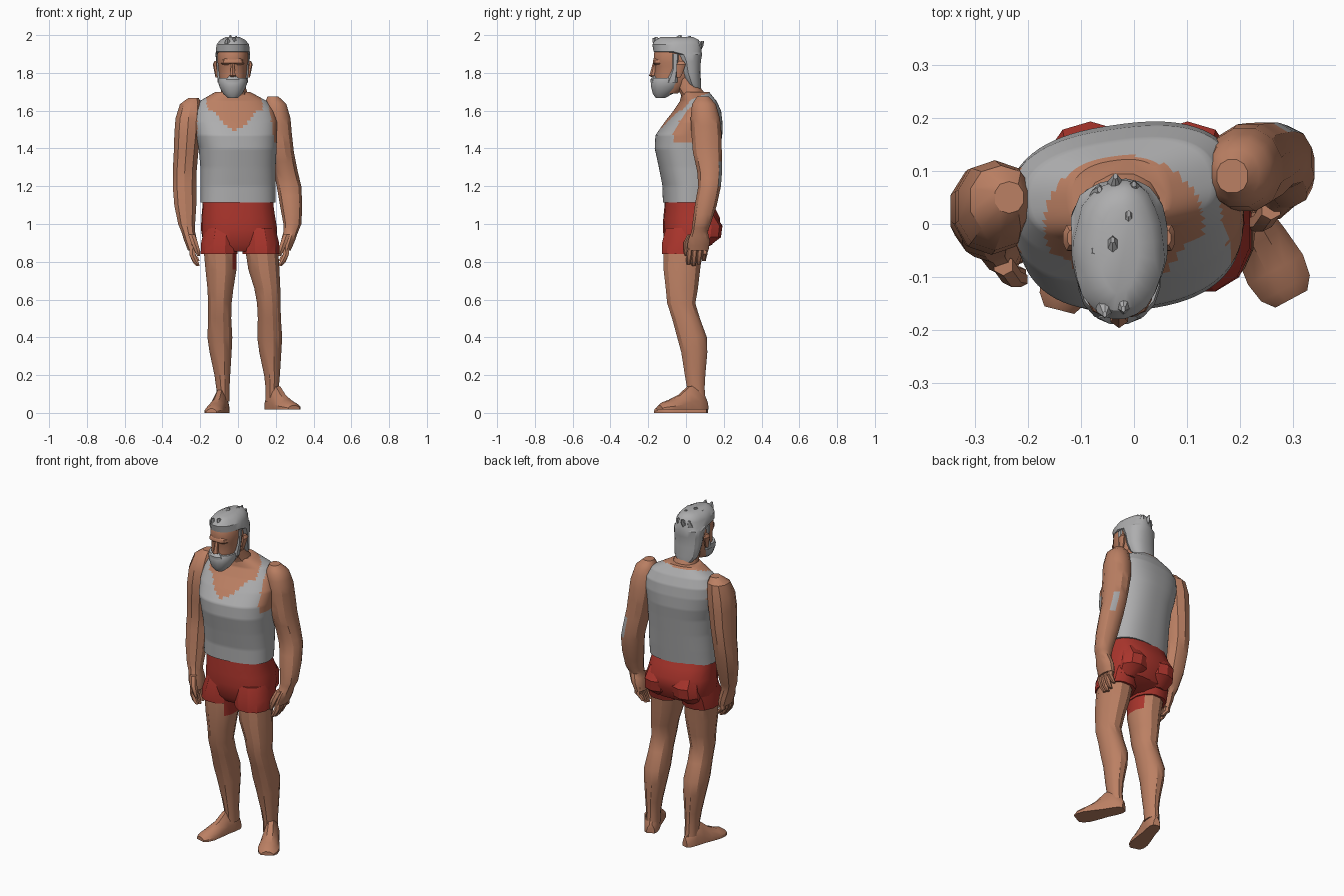
import bpy, bmesh, math, random
from mathutils import Vector

random.seed(4)


def material(name, rgb):
    m = bpy.data.materials.new(name)
    m.diffuse_color = (*rgb, 1)
    return m


SKIN = material("tan skin", (0.50, 0.215, 0.125))
GREY = material("light grey", (0.42, 0.42, 0.425))
RED = material("dark red", (0.40, 0.035, 0.025))


def skin_rings(name, rings, mats, rule=None, angle=32):
    """Join rings of points into a closed tube; rule(centre, normal) picks the material."""
    bm = bmesh.new()
    vs = [[bm.verts.new(p) for p in r] for r in rings]
    n = len(vs[0])
    for a, b in zip(vs, vs[1:]):
        for i in range(n):
            bm.faces.new((a[i], a[(i + 1) % n], b[(i + 1) % n], b[i]))
    bm.faces.new(vs[0])
    bm.faces.new(vs[-1])
    bmesh.ops.recalc_face_normals(bm, faces=bm.faces)
    bm.normal_update()
    for f in bm.faces:
        f.smooth = True
        if rule:
            f.material_index = rule(f.calc_center_median(), f.normal)
    me = bpy.data.meshes.new(name)
    bm.to_mesh(me)
    bm.free()
    for m in mats:
        me.materials.append(m)
    me.set_sharp_from_angle(angle=math.radians(angle))
    ob = bpy.data.objects.new(name, me)
    bpy.context.collection.objects.link(ob)
    return ob


def loft(name, prof, mats, n=12, e=2.2, yaw=0.0, steps=1, rule=None, rough=0.0):
    """Loft horizontal superellipses given as (z, cx, cy, rx, ry)."""
    full = []
    for a, b in zip(prof, prof[1:]):
        for s in range(steps):
            full.append([p + (q - p) * s / steps for p, q in zip(a, b)])
    full.append(prof[-1])
    bump = [1 + random.uniform(-rough, rough) for _ in range(n)]
    rings = []
    for z, cx, cy, rx, ry in full:
        ring = []
        for i in range(n):
            t = 2 * math.pi * (i + 0.5) / n
            c, s = math.cos(t), math.sin(t)
            x = math.copysign(abs(c) ** (2 / e), c) * rx * bump[i]
            y = math.copysign(abs(s) ** (2 / e), s) * ry * bump[i]
            ring.append((cx + x * math.cos(yaw) - y * math.sin(yaw),
                         cy + x * math.sin(yaw) + y * math.cos(yaw), z))
        rings.append(ring)
    return skin_rings(name, rings, mats, rule)


# Torso: tank top with scooped neck and armholes
def tank_rule(c, nrm):
    if z_over(c, 1.60) and ((c.x + 0.02) / 0.15) ** 2 + (c.y / 0.13) ** 2 < 1:
        return 1
    if c.y < 0.02 and c.z > 1.495 + 0.15 * abs((c.x + 0.015) / 0.145) ** 1.5:
        return 1 if abs(c.x + 0.02) < 0.15 else 0
    if c.z > 1.43 and (c.x < -0.215 or c.x > 0.19 - (c.z - 1.45) * 0.15):
        return 1
    return 0


def z_over(c, z):
    return c.z > z


loft("tank_top", [
    (1.115, 0, 0.01, 0.198, 0.128), (1.2, 0, 0.015, 0.198, 0.135),
    (1.3, 0, 0.012, 0.198, 0.152), (1.4, -0.002, 0.008, 0.205, 0.17),
    (1.47, -0.01, 0.015, 0.215, 0.173), (1.54, -0.015, 0.04, 0.222, 0.148),
    (1.60, -0.02, 0.06, 0.212, 0.12), (1.65, -0.025, 0.065, 0.18, 0.092),
    (1.70, -0.028, 0.05, 0.09, 0.07)],
    [GREY, SKIN], n=72, e=2.5, yaw=math.radians(8), steps=9, rule=tank_rule)

# Shorts: hips plus two short legs
loft("shorts_hips", [
    (0.855, 0.012, -0.01, 0.10, 0.08), (0.89, 0.011, 0.012, 0.195, 0.125),
    (0.97, 0.006, 0.03, 0.203, 0.152), (1.03, 0.002, 0.03, 0.197, 0.15),
    (1.09, 0, 0.018, 0.19, 0.132), (1.135, 0, 0.01, 0.187, 0.12)],
    [RED], n=16, e=2.5, yaw=math.radians(3))
for side, x in (("right", -0.1), ("left", 0.123)):
    loft(side + "_shorts_leg", [
        (0.84, x, -0.015, 0.101, 0.115), (0.9, x * 0.98, -0.006, 0.1, 0.125),
        (0.98, x * 0.9, 0.02, 0.09, 0.13)], [RED], n=12, e=2.3)
    # Buttock
    loft(side + "_buttock", [
        (0.88, x * 0.9, 0.06, 0.06, 0.06), (0.93, x * 0.85, 0.1, 0.085, 0.085),
        (0.99, x * 0.82, 0.105, 0.085, 0.088), (1.06, x * 0.8, 0.07, 0.075, 0.08)],
        [RED], n=10)

# Legs: (z, right x, left x, y, half width, half depth)
LEG = [(0.87, -0.095, 0.125, -0.015, 0.09, 0.106), (0.76, -0.09, 0.137, -0.022, 0.085, 0.10),
       (0.66, -0.093, 0.155, -0.022, 0.071, 0.088), (0.58, -0.096, 0.163, -0.025, 0.064, 0.077),
       (0.5, -0.097, 0.166, 0.0, 0.063, 0.076), (0.4, -0.096, 0.168, 0.032, 0.068, 0.081),
       (0.32, -0.092, 0.171, 0.044, 0.06, 0.071), (0.2, -0.083, 0.18, 0.048, 0.043, 0.056),
       (0.13, -0.08, 0.181, 0.052, 0.036, 0.048), (0.06, -0.08, 0.18, 0.058, 0.036, 0.048)]
loft("right_leg", [(z, a, y, w, d) for z, a, b, y, w, d in LEG], [SKIN, RED], n=12,
     rule=lambda c, m: 1 if c.z > 0.77 and m.x > 0.75 else 0)
loft("left_leg", [(z, b, y, w, d) for z, a, b, y, w, d in LEG], [SKIN], n=12)

# Feet: (distance from heel, half width, height)
FOOT = [(0, 0.022, 0.05), (0.02, 0.036, 0.085), (0.06, 0.042, 0.13), (0.11, 0.044, 0.12),
        (0.16, 0.052, 0.078), (0.22, 0.059, 0.05), (0.26, 0.052, 0.038), (0.283, 0.034, 0.022)]
SECTION = [(-1, 0), (-1, 0.35), (-0.75, 0.7), (-0.3, 1), (0.3, 1), (0.75, 0.7), (1, 0.35), (1, 0)]


def foot(name, heel, toe, base, wide):
    d = (Vector(toe) - Vector(heel)).normalized()
    rings = []
    for s, w, h in FOOT:
        rings.append([(heel[0] + d.x * s + d.y * u * w * wide,
                       heel[1] + d.y * s - d.x * u * w * wide, base + v * h)
                      for u, v in SECTION])
    skin_rings(name, rings, [SKIN])


foot("right_foot", (-0.07, 0.112), (-0.14, -0.16), 0.0, 0.85)
foot("left_foot", (0.162, 0.108), (0.29, -0.13), 0.018, 1.0)

# Arms, from the shoulder to the palm
RIGHT_ARM = [(1.668, -0.235, 0.05, 0.028, 0.03), (1.635, -0.25, 0.045, 0.06, 0.065),
             (1.56, -0.262, 0.035, 0.072, 0.085), (1.48, -0.268, 0.03, 0.072, 0.088),
             (1.38, -0.275, 0.03, 0.068, 0.084), (1.28, -0.282, 0.03, 0.066, 0.072),
             (1.2, -0.283, 0.018, 0.065, 0.068), (1.1, -0.279, 0.0, 0.061, 0.062),
             (1.0, -0.272, -0.022, 0.047, 0.048), (0.96, -0.264, -0.03, 0.038, 0.044),
             (0.91, -0.25, -0.038, 0.036, 0.058), (0.86, -0.238, -0.042, 0.028, 0.056)]
LEFT_ARM = [(1.675, 0.185, 0.09, 0.03, 0.032), (1.635, 0.198, 0.095, 0.06, 0.065),
            (1.56, 0.208, 0.102, 0.072, 0.08), (1.48, 0.215, 0.108, 0.072, 0.082),
            (1.38, 0.23, 0.113, 0.068, 0.079), (1.28, 0.252, 0.125, 0.066, 0.068),
            (1.2, 0.27, 0.125, 0.067, 0.062), (1.1, 0.281, 0.105, 0.061, 0.06),
            (1.0, 0.288, 0.082, 0.049, 0.05), (0.96, 0.28, 0.072, 0.04, 0.044),
            (0.91, 0.264, 0.068, 0.038, 0.06), (0.86, 0.25, 0.063, 0.03, 0.058)]
loft("right_arm", RIGHT_ARM, [SKIN], n=10)
loft("left_arm", LEFT_ARM, [SKIN, GREY], n=12, steps=2,
     rule=lambda c, m: 1 if 1.2 < c.z < 1.32 and m.y > 0.55 and m.x > 0 else 0)

# Hands: four curled fingers and a thumb, s is the outward side
for side, x, y, s in (("right", -0.238, -0.042, -1), ("left", 0.25, 0.063, 1)):
    for k in range(4):
        fy = y - 0.041 + 0.027 * k
        low = (0.785, 0.778, 0.785, 0.805)[k]
        loft(f"{side}_finger_{k + 1}", [
            (0.885, x, fy, 0.022, 0.015), (0.84, x + 0.004 * s, fy - 0.004, 0.018, 0.015),
            (low + 0.02, x - 0.012 * s, fy - 0.008, 0.016, 0.014),
            (low, x - 0.026 * s, fy - 0.008, 0.010, 0.010)], [SKIN], n=6)
    loft(side + "_thumb", [
        (0.945, x + 0.008 * s, y - 0.035, 0.02, 0.02), (0.9, x - 0.008 * s, y - 0.058, 0.02, 0.019),
        (0.855, x - 0.024 * s, y - 0.062, 0.016, 0.015),
        (0.83, x - 0.03 * s, y - 0.06, 0.009, 0.009)], [SKIN], n=6)

# Neck and head
HX = -0.028
loft("neck", [(1.6, -0.025, 0.06, 0.09, 0.08), (1.67, -0.02, 0.05, 0.08, 0.07),
              (1.72, -0.022, 0.015, 0.066, 0.065), (1.8, HX, -0.01, 0.06, 0.065)], [SKIN], n=12)
loft("face", [(1.69, HX, -0.1, 0.045, 0.055), (1.73, HX, -0.075, 0.064, 0.085),
              (1.79, HX, -0.06, 0.074, 0.108), (1.835, HX, -0.055, 0.077, 0.11),
              (1.855, HX, -0.055, 0.081, 0.12), (1.91, HX, -0.05, 0.082, 0.12),
              (1.96, HX, -0.05, 0.065, 0.1)], [SKIN], n=16, e=2.3)
loft("nose", [(1.775, HX, -0.165, 0.013, 0.01), (1.785, HX, -0.17, 0.019, 0.026),
              (1.8, HX, -0.168, 0.014, 0.022), (1.85, HX, -0.162, 0.01, 0.014)], [SKIN], n=6)
loft("brow_ridge", [(1.842, HX, -0.12, 0.055, 0.045), (1.852, HX, -0.12, 0.063, 0.056),
                    (1.868, HX, -0.12, 0.06, 0.055), (1.878, HX, -0.12, 0.05, 0.048)],
     [SKIN], n=12, e=3)
for side, s in (("right", -1), ("left", 1)):
    ex = HX + 0.088 * s
    loft(side + "_ear", [(1.775, ex - 0.004 * s, -0.04, 0.008, 0.012), (1.81, ex, -0.032, 0.011, 0.02),
                         (1.845, ex + 0.006 * s, -0.026, 0.012, 0.026),
                         (1.862, ex + 0.002 * s, -0.026, 0.008, 0.015)], [SKIN], n=8)
    loft(side + "_sideburn", [(1.75, HX + 0.068 * s, -0.075, 0.014, 0.03),
                              (1.82, HX + 0.073 * s, -0.058, 0.012, 0.016),
                              (1.9, HX + 0.077 * s, -0.055, 0.012, 0.02)], [GREY], n=6)

# Beard with moustache
loft("beard", [(1.668, HX, -0.135, 0.028, 0.026), (1.69, HX, -0.122, 0.052, 0.055),
               (1.725, HX, -0.107, 0.071, 0.079), (1.755, HX, -0.1, 0.079, 0.088),
               (1.772, HX, -0.095, 0.077, 0.085)], [GREY], n=16)
loft("moustache", [(1.75, HX, -0.17, 0.045, 0.018), (1.765, HX, -0.168, 0.04, 0.022),
                   (1.783, HX, -0.162, 0.02, 0.016)], [GREY], n=8)

# Swept hair, open over the face below the hairline
loft("hair", [(1.71, HX, 0.055, 0.05, 0.024), (1.74, HX, 0.038, 0.075, 0.042),
              (1.8, HX, 0.02, 0.083, 0.056), (1.86, HX, 0.012, 0.088, 0.066),
              (1.898, HX, 0.0, 0.09, 0.085), (1.912, HX, -0.046, 0.089, 0.128),
              (1.95, HX, -0.05, 0.085, 0.132), (1.975, HX, -0.05, 0.066, 0.116),
              (1.99, HX, -0.048, 0.036, 0.085)], [GREY], n=24, e=2.1, rough=0.025)
# Tufts: (x, y, base z, lean in y, tip z)
for i, (x, y, z, lean, tip) in enumerate([
        (-0.055, -0.135, 1.945, -0.035, 1.985), (-0.02, -0.13, 1.945, -0.03, 1.99),
        (-0.04, -0.06, 1.96, 0.03, 2.0), (-0.01, -0.02, 1.955, 0.04, 1.995),
        (-0.035, 0.045, 1.92, 0.045, 1.97), (0.0, 0.04, 1.92, 0.035, 1.965),
        (-0.065, 0.035, 1.92, 0.03, 1.96), (-0.075, -0.07, 1.95, 0.02, 1.985)]):
    loft(f"hair_tuft_{i + 1}", [(z, x, y, 0.022, 0.035),
                                ((z + tip) / 2, x, y + lean * 0.5, 0.016, 0.025),
                                (tip, x, y + lean, 0.004, 0.006)], [GREY], n=6)
